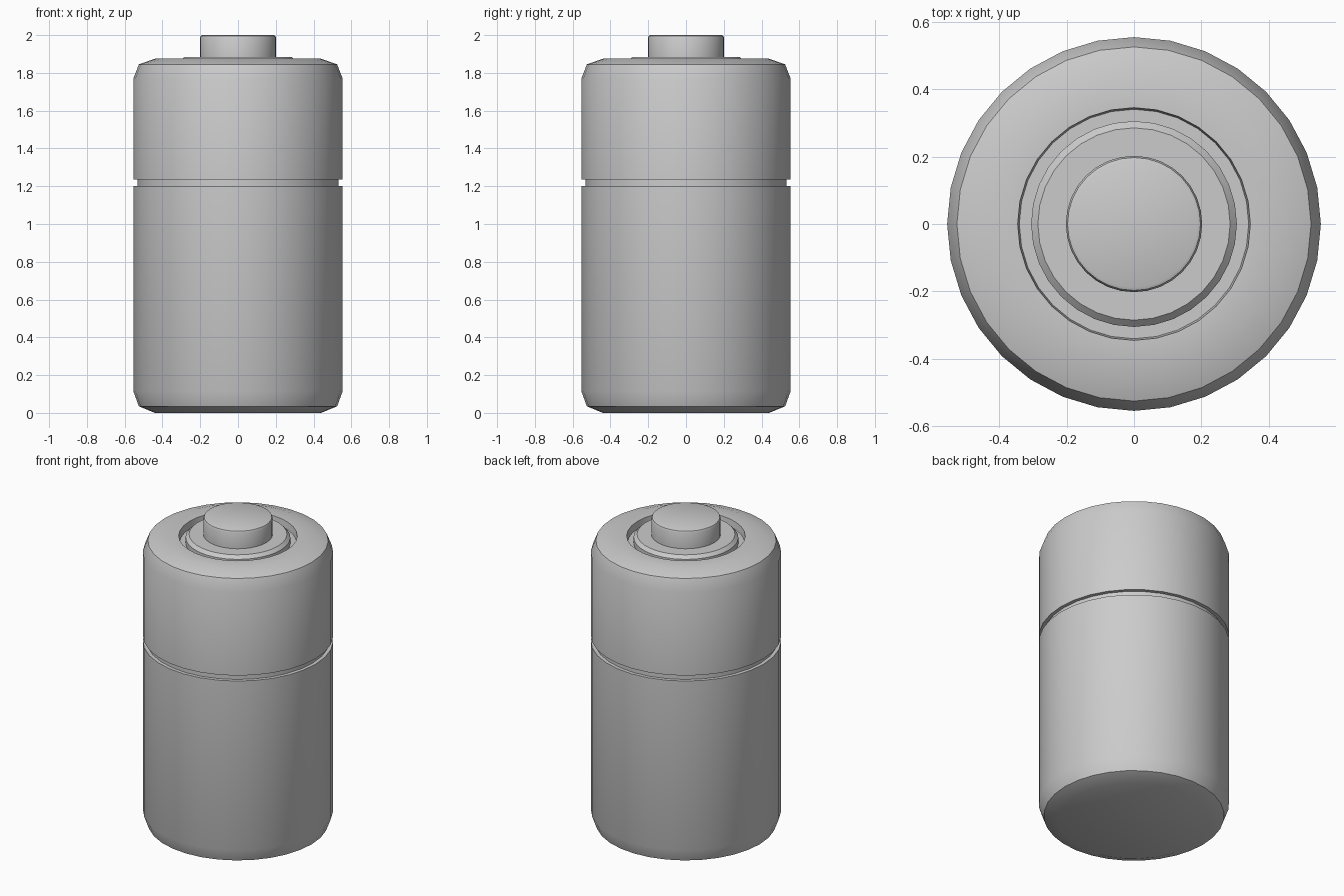
import bpy
import bmesh
from math import cos, sin, tau, radians

SEGMENTS = 32

cube = bpy.data.objects.get("Cube")
if cube:
    bpy.data.objects.remove(cube, do_unlink=True)

grey = bpy.data.materials.new("plain grey")
grey.use_nodes = True
colour = (0.6, 0.6, 0.6, 1)
grey.diffuse_color = colour
grey.node_tree.nodes["Principled BSDF"].inputs["Base Color"].default_value = colour


def lathe(name, profile):
    """Spin (radius, height) points around z and cap both ends."""
    bm = bmesh.new()
    rings = [[bm.verts.new((r * cos(tau * i / SEGMENTS), r * sin(tau * i / SEGMENTS), z))
              for i in range(SEGMENTS)] for r, z in profile]
    for low, high in zip(rings, rings[1:]):
        for i in range(SEGMENTS):
            j = (i + 1) % SEGMENTS
            bm.faces.new((low[i], low[j], high[j], high[i]))
    bm.faces.new(rings[0][::-1])
    bm.faces.new(rings[-1])
    bmesh.ops.recalc_face_normals(bm, faces=bm.faces)
    mesh = bpy.data.meshes.new(name)
    bm.to_mesh(mesh)
    bm.free()
    mesh.materials.append(grey)
    obj = bpy.data.objects.new(name, mesh)
    bpy.context.collection.objects.link(obj)
    bpy.ops.object.select_all(action="DESELECT")
    obj.select_set(True)
    bpy.context.view_layer.objects.active = obj
    bpy.ops.object.shade_smooth_by_angle(angle=radians(30))
    return obj


# Outer can: rounded ends, a groove around the side and a recess in the top
lathe("casing", [
    (0.44, 0), (0.525, 0.035), (0.554, 0.115),
    (0.554, 1.2), (0.532, 1.2), (0.532, 1.235), (0.554, 1.235),
    (0.554, 1.77), (0.525, 1.845), (0.44, 1.875),
    (0.345, 1.875), (0.34, 1.83),
])

# Stepped contact in the recess, with a bevelled button on top
lathe("terminal", [
    (0.305, 1.82), (0.305, 1.865), (0.285, 1.885), (0.202, 1.885),
    (0.202, 1.985), (0.197, 1.996), (0.188, 2.0),
])
